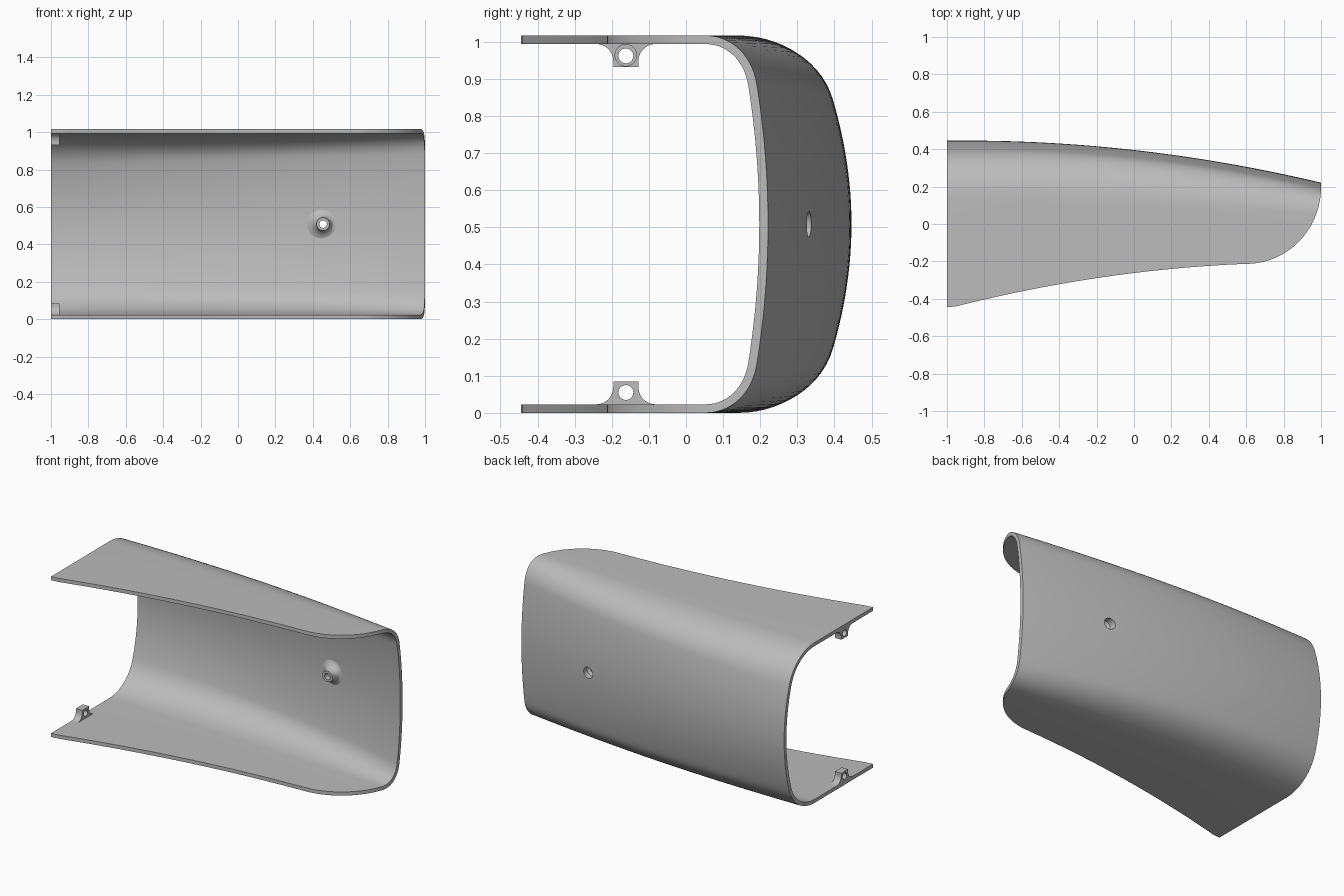
import bpy, bmesh, math
from mathutils import Vector

if "Cube" in bpy.data.objects:
    bpy.data.objects.remove(bpy.data.objects["Cube"])

H = 1.017            # overall height
MID = H / 2
WALL = 0.023

grey = bpy.data.materials.new("plain grey")
grey.use_nodes = True
grey.diffuse_color = (0.5, 0.5, 0.5, 1)
grey.node_tree.nodes["Principled BSDF"].inputs["Base Color"].default_value = (0.5, 0.5, 0.5, 1)


def make(name, verts, faces, fix=True):
    mesh = bpy.data.meshes.new(name)
    mesh.from_pydata([tuple(v) for v in verts], [], faces)
    if fix:
        bm = bmesh.new()
        bm.from_mesh(mesh)
        bmesh.ops.recalc_face_normals(bm, faces=bm.faces)
        bm.to_mesh(mesh)
        bm.free()
    mesh.materials.append(grey)
    obj = bpy.data.objects.new(name, mesh)
    bpy.context.scene.collection.objects.link(obj)
    return obj


def prism(name, outline, place, low, high):
    """Extrude a 2D outline from low to high; place(a, b, c) gives the 3D point."""
    n = len(outline)
    verts = [place(a, b, c) for c in (low, high) for a, b in outline]
    faces = [list(range(n)), list(range(n, 2 * n))]
    faces += [(i, (i + 1) % n, n + (i + 1) % n, n + i) for i in range(n)]
    return make(name, verts, faces)


def circle(cx, cy, r, n=32):
    return [(cx + r * math.cos(2 * math.pi * i / n), cy + r * math.sin(2 * math.pi * i / n))
            for i in range(n)]


def apply_modifiers(obj):
    bpy.context.view_layer.update()
    graph = bpy.context.evaluated_depsgraph_get()
    mesh = bpy.data.meshes.new_from_object(obj.evaluated_get(graph))
    obj.modifiers.clear()
    obj.data = mesh


def boolean(obj, cutter, operation):
    mod = obj.modifiers.new("cut", "BOOLEAN")
    mod.operation, mod.solver, mod.object = operation, "EXACT", cutter
    apply_modifiers(obj)
    bpy.data.objects.remove(cutter)


def smooth(obj):
    bpy.ops.object.select_all(action="DESELECT")
    obj.select_set(True)
    bpy.context.view_layer.objects.active = obj
    bpy.ops.object.shade_smooth_by_angle(angle=math.radians(30))


def back_y(x):
    return 0.446 - 0.0623 * (x + 0.9) ** 2


def section(x):
    """Outer U-shaped section at x, from upper front edge round to lower front edge."""
    f = (x + 1) / 2
    bulge = 0.12 - 0.065 * f
    t0 = 0.65 + 0.09 * f
    p0 = Vector((back_y(x) - bulge * t0 ** 2, MID + MID * t0))
    apex = Vector((p0.x - 2 * bulge * t0 / MID * (H - p0.y), H))
    p3 = Vector((0.14 - 0.09 * f, H))
    p1, p2 = p0.lerp(apex, 0.6), p3.lerp(apex, 0.6)
    half = [Vector((-0.6, H))]
    for i in range(15):
        t = i / 14
        s = 1 - t
        half.append(p3 * s ** 3 + p2 * (3 * s * s * t) + p1 * (3 * s * t * t) + p0 * t ** 3)
    for i in range(1, 12):
        t = t0 * (1 - i / 12)
        half.append(Vector((back_y(x) - bulge * t * t, MID + MID * t)))
    lower = [Vector((p.x, H - p.y)) for p in reversed(half)]
    return half + [Vector((back_y(x), MID))] + lower


# Shell: tapering swept skin, thickened and trimmed to its plan outline
xs = [-1.05 + 2.1 * i / 42 for i in range(43)]
rows = [section(x) for x in xs]
n = len(rows[0])
verts = [(x, p.x, p.y) for x, row in zip(xs, rows) for p in row]
faces = [(u * n + v, (u + 1) * n + v, (u + 1) * n + v + 1, u * n + v + 1)
         for u in range(len(xs) - 1) for v in range(n - 1)]
shell = make("shell", verts, faces, fix=False)
solid = shell.modifiers.new("wall", "SOLIDIFY")
solid.thickness, solid.offset, solid.use_even_offset = WALL, -1, True
apply_modifiers(shell)

plan = [(-1, 0.6)]
for i in range(33):
    d = 1.6 * (1 - i / 32)
    plan.append((0.6 - d, max(-0.445, -0.213 - 0.068 * d * d - 0.041 * d)))
for i in range(1, 33):
    a = math.pi / 2 * i / 32
    plan.append((0.6 + 0.4 * math.sin(a), 0.197 - 0.41 * math.cos(a)))
plan.append((1, 0.6))
boolean(shell, prism("plan_cutter", plan, lambda a, b, c: (a, b, c), -0.2, 1.3), "INTERSECT")

# Screw hole through the back wall
BX = 0.455
hole = prism("hole_cutter", circle(BX, MID, 0.035), lambda a, b, c: (a, c, b), 0.2, 0.5)
boolean(shell, hole, "DIFFERENCE")
smooth(shell)

# Screw boss: flared ring turned about the hole, leaning with the wall
ring = [(0.02, 0.245), (0.035, 0.245), (0.036, 0.265), (0.041, 0.28), (0.053, 0.295),
        (0.073, 0.306), (0.1, 0.313), (0.1, 0.32), (0.036, 0.322), (0.035, 0.292), (0.02, 0.28)]
SEG = 40
verts = []
for r, y in ring:
    lean = 0.165 * max(0, min(1, (r - 0.036) / 0.05))
    for a, b in circle(0, 0, r, SEG):
        verts.append((BX + a, y - lean * a, MID + b))
m = len(ring)
faces = [(i * SEG + j, i * SEG + (j + 1) % SEG,
          (i + 1) % m * SEG + (j + 1) % SEG, (i + 1) % m * SEG + j)
         for i in range(m) for j in range(SEG)]
smooth(make("screw_boss", verts, faces))

# Mounting lugs: filleted blocks with a cross hole, one on each plate
LY = -0.162
side = [(0.034, 0.085)]
for i in range(11):
    a = math.pi / 2 * i / 10
    side.append((0.08 - 0.046 * math.cos(a), 0.069 - 0.046 * math.sin(a)))
side.append((0.08, 0.015))
outline = [(LY + a, b) for a, b in side] + [(LY - a, b) for a, b in reversed(side)]
for name, flip in (("lower_lug", False), ("upper_lug", True)):
    def place(a, b, c, flip=flip):
        return (c, a, H - b if flip else b)
    lug = prism(name, outline, place, -1, -0.955)
    boolean(lug, prism("bore", circle(LY, 0.055, 0.02), place, -1.1, -0.9), "DIFFERENCE")
    if flip:
        # Shallow recess round the upper bore
        boolean(lug, prism("recess", circle(LY, 0.053, 0.029), place, -0.975, -0.9), "DIFFERENCE")
    smooth(lug)
